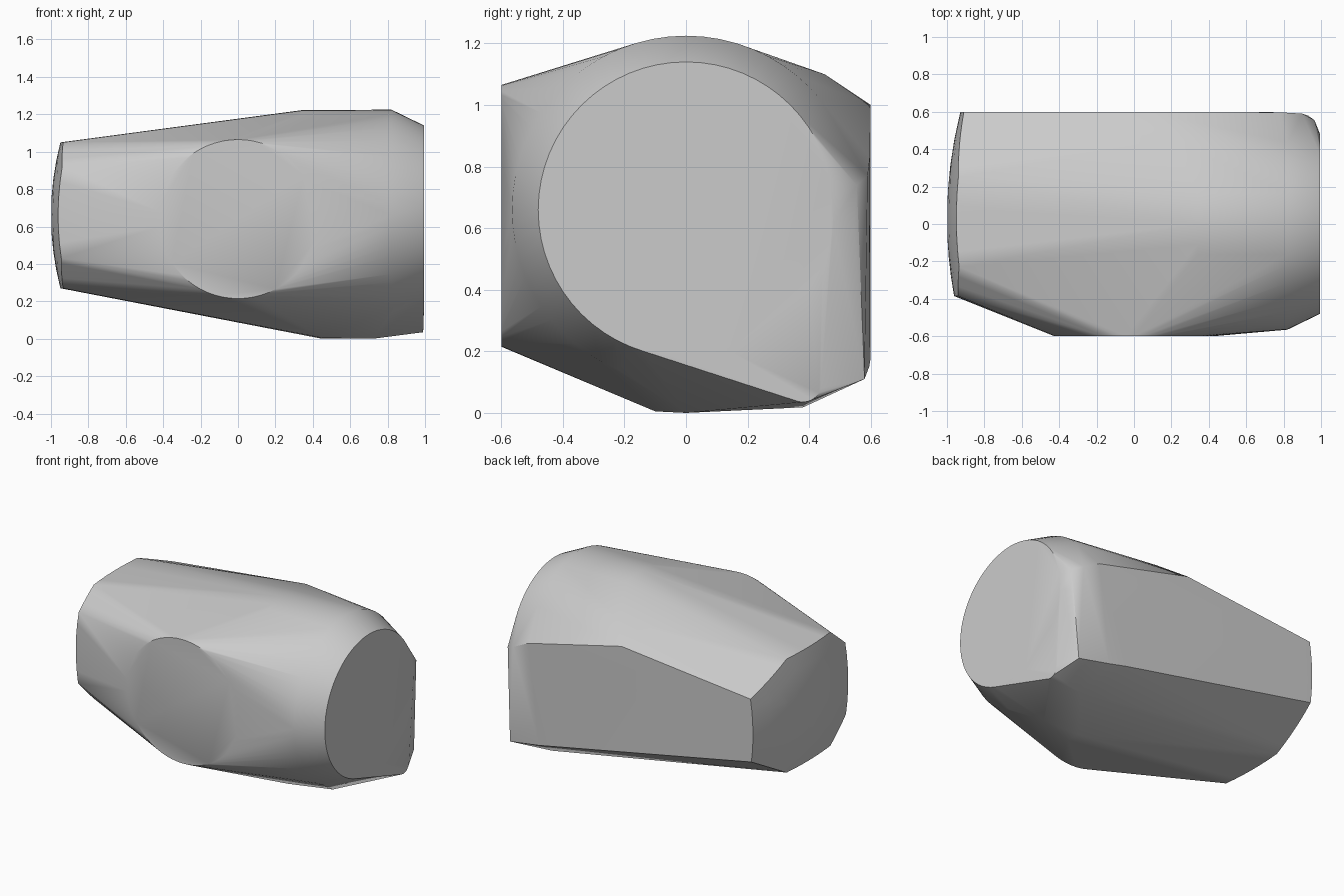
import bpy, bmesh
from math import sin, cos, pi, radians

cube = bpy.data.objects.get("Cube")
if cube:
    bpy.data.objects.remove(cube, do_unlink=True)

grey = bpy.data.materials.new("plain_grey")
grey.use_nodes = True
colour = (0.6, 0.6, 0.6, 1)
grey.diffuse_color = colour
grey.node_tree.nodes["Principled BSDF"].inputs["Base Color"].default_value = colour


def circle(u, v, radius, count=64):
    return [(u + radius * cos(2 * pi * i / count), v + radius * sin(2 * pi * i / count))
            for i in range(count)]


points = []

# Flat teardrop end, with its small lower corner
points += [(0.995, y, z) for y, z in circle(0, 0.66, 0.48)]
points += [(0.99, y, z) for y, z in circle(0.38, 0.095, 0.06, 24)]

# Wide shoulder ring behind the teardrop, and the start of the straight top
points += [(0.82, y, z) for y, z in circle(0, 0.66, 0.565)]
points += [(0.34, y, z) for y, z in circle(0, 0.66, 0.562) if z > 1.15]

# Round flat front
points += [(x, -0.6, z) for x, z in circle(0, 0.64, 0.425)]

# Domed narrow end: a subdivided outline bulging along x
outline = [(0.6, 0.47), (0.6, 0.9), (0.25, 1.05), (-0.23, 1.05),
           (-0.385, 0.92), (-0.385, 0.43), (-0.23, 0.27), (0.25, 0.27)]
for (y0, z0), (y1, z1) in zip(outline, outline[1:] + outline[:1]):
    for step in range(6):
        t = step / 6
        for ring in (1, 0.75, 0.5, 0.25):
            y = 0.03 + (y0 + (y1 - y0) * t - 0.03) * ring
            z = 0.66 + (z0 + (z1 - z0) * t - 0.66) * ring
            points.append((-1 + 0.22 * (y - 0.03) ** 2 + 0.33 * (z - 0.66) ** 2, y, z))

# Flat back corners and rounded back edge
points += [(0.07, 0.6, 1.0), (0.78, 0.597, 0.83), (0.56, 0.6, 0.18),
           (0.2, 0.45, 1.1), (0.9, 0.59, 0.77), (0.965, 0.555, 0.74),
           (0.965, 0.545, 0.6), (0.93, 0.58, 0.11), (0.7, 0.595, 0.15)]

# Underside keel
points += [(0.45, -0.1, 0.005), (0.45, 0, 0), (0.72, 0, 0), (0.75, 0.38, 0.018)]

# Wrap everything in one convex skin
bm = bmesh.new()
for p in points:
    bm.verts.new(p)
hull = bmesh.ops.convex_hull(bm, input=bm.verts[:])
loose = {g for g in hull["geom_interior"] + hull["geom_unused"]
         if isinstance(g, bmesh.types.BMVert)}
bmesh.ops.delete(bm, geom=list(loose), context="VERTS")
bmesh.ops.dissolve_limit(bm, angle_limit=radians(0.5), verts=bm.verts[:], edges=bm.edges[:])
bmesh.ops.recalc_face_normals(bm, faces=bm.faces[:])
mesh = bpy.data.meshes.new("convex_body")
bm.to_mesh(mesh)
bm.free()
mesh.materials.append(grey)
body = bpy.data.objects.new("convex_body", mesh)
bpy.context.collection.objects.link(body)

# Smooth curves, crisp rims
bpy.ops.object.select_all(action="DESELECT")
body.select_set(True)
bpy.context.view_layer.objects.active = body
bpy.ops.object.shade_smooth_by_angle(angle=radians(30))
